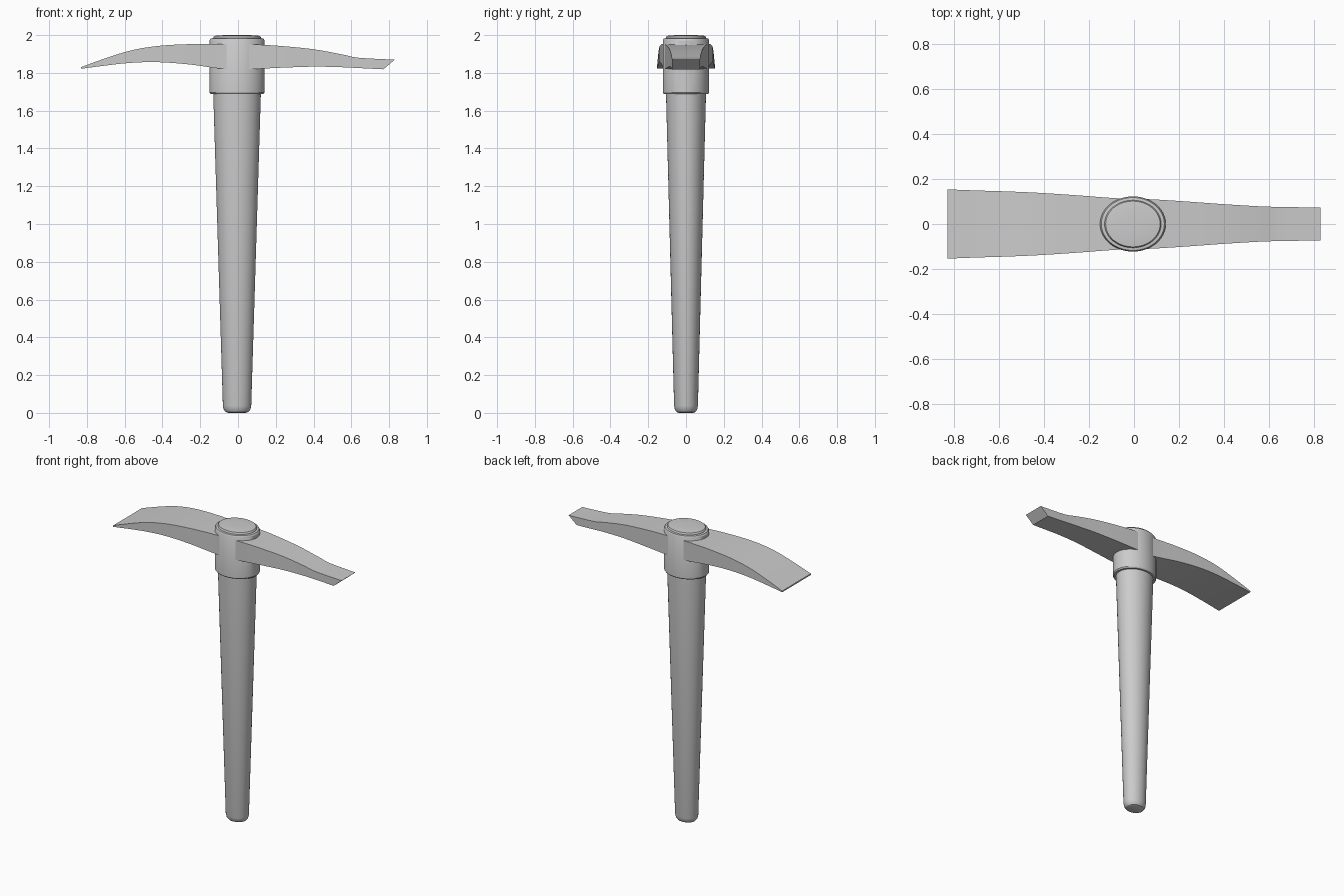
import bpy, bmesh, math

if "Cube" in bpy.data.objects:
    bpy.data.objects.remove(bpy.data.objects["Cube"])

CX = -0.005  # handle axis


def finish(name, bm):
    bmesh.ops.recalc_face_normals(bm, faces=bm.faces)
    mesh = bpy.data.meshes.new(name)
    bm.to_mesh(mesh)
    bm.free()
    ob = bpy.data.objects.new(name, mesh)
    bpy.context.collection.objects.link(ob)
    bpy.ops.object.select_all(action='DESELECT')
    ob.select_set(True)
    bpy.context.view_layer.objects.active = ob
    bpy.ops.object.shade_smooth_by_angle(angle=math.radians(30))
    return ob


def loft(name, rings):
    """Bridge successive closed rings of points and cap both ends."""
    bm = bmesh.new()
    vs = [[bm.verts.new(p) for p in ring] for ring in rings]
    n = len(vs[0])
    for a, b in zip(vs, vs[1:]):
        for i in range(n):
            j = (i + 1) % n
            bm.faces.new((a[i], a[j], b[j], b[i]))
    bm.faces.new(vs[0])
    bm.faces.new(vs[-1])
    return finish(name, bm)


def oval(name, profile, ratio=0.84, n=48):
    """Elliptical turned part from (x radius, z) pairs."""
    return loft(name, [[(CX + r * math.cos(2 * math.pi * i / n),
                         r * ratio * math.sin(2 * math.pi * i / n), z)
                        for i in range(n)] for r, z in profile])


def smooth_rows(rows, steps=4):
    """Catmull-Rom interpolation of blade stations."""
    out = []
    for k in range(len(rows) - 1):
        p = [rows[max(0, min(len(rows) - 1, k + d))] for d in (-1, 0, 1, 2)]
        for s in range(steps):
            t = s / steps
            out.append([b + 0.5 * t * (c - a + t * (2 * a - 5 * b + 4 * c - d
                        + t * (3 * (b - c) + d - a))) for a, b, c, d in zip(*p)])
    return out + [rows[-1]]


# Tapered wooden handle with rounded butt and slightly domed top
oval("handle", [(0.045, 0), (0.060, 0.005), (0.070, 0.017), (0.075, 0.037),
                (0.126, 1.69), (0.126, 1.988), (0.121, 1.996),
                (0.09, 1.999), (0.04, 2.0)])

# Socket collar around the handle
oval("collar", [(0.126, 1.688), (0.140, 1.688), (0.146, 1.696), (0.146, 1.972),
                (0.140, 1.982), (0.126, 1.984)])

# Pick head stations: x top, x bottom, half width, z top, z bottom
stations = [
    (-0.83, -0.83, 0.154, 1.831, 1.822),
    (-0.70, -0.70, 0.149, 1.878, 1.839),
    (-0.57, -0.57, 0.145, 1.918, 1.853),
    (-0.43, -0.43, 0.139, 1.942, 1.857),
    (-0.26, -0.26, 0.128, 1.952, 1.845),
    (-0.07, -0.07, 0.114, 1.952, 1.820),
    (0.07, 0.07, 0.110, 1.951, 1.820),
    (0.22, 0.22, 0.101, 1.943, 1.827),
    (0.40, 0.40, 0.088, 1.925, 1.833),
    (0.55, 0.55, 0.079, 1.898, 1.830),
    (0.64, 0.63, 0.076, 1.880, 1.826),
    (0.83, 0.77, 0.073, 1.870, 1.819),
]
loft("pick_head", [[(xt, -w, zt), (xt, w, zt), (xb, w, zb), (xb, -w, zb)]
                   for xt, xb, w, zt, zb in smooth_rows(stations)])
